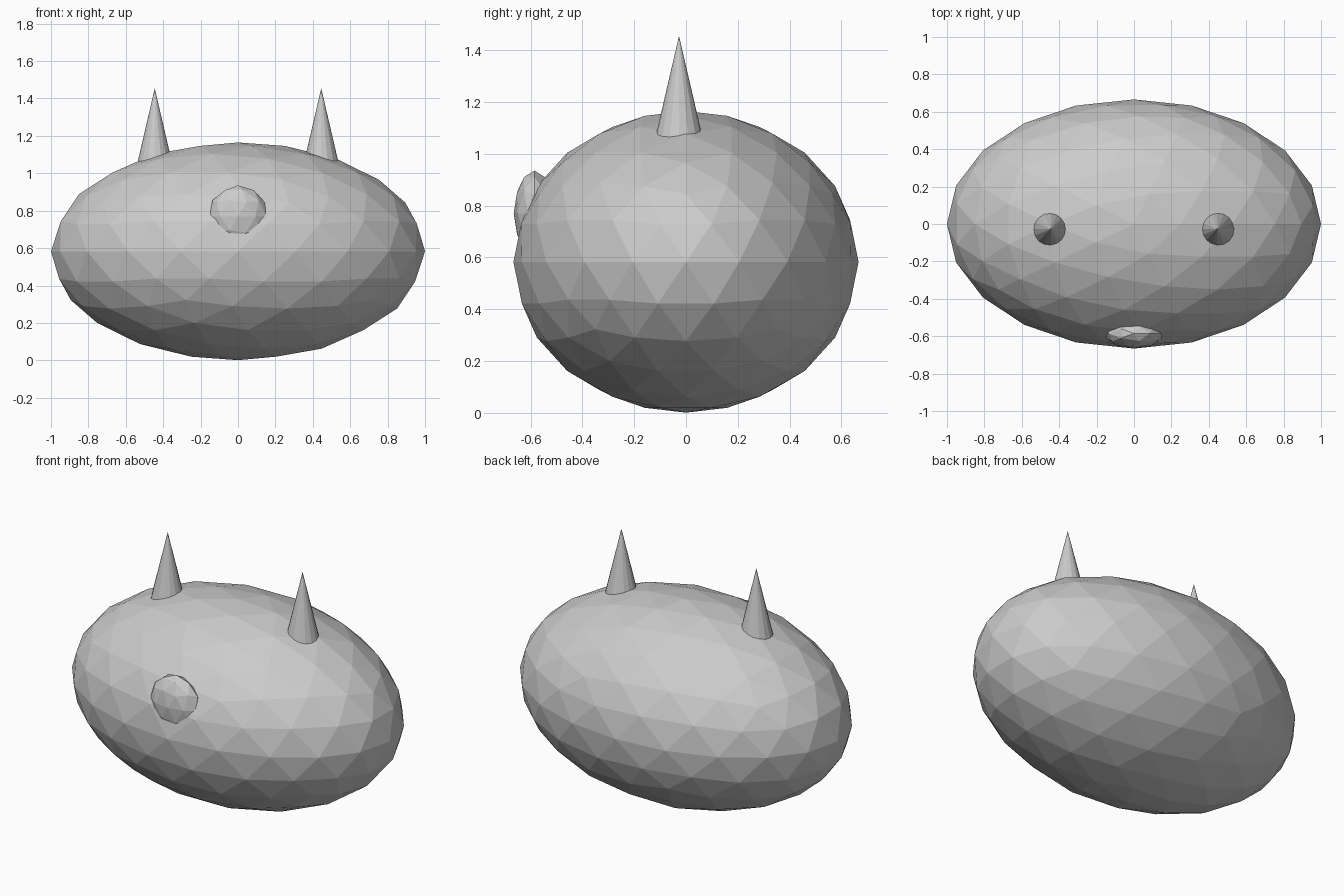
import bpy

if "Cube" in bpy.data.objects:
    bpy.data.objects.remove(bpy.data.objects["Cube"])

grey = bpy.data.materials.new("light_grey")
grey.diffuse_color = (0.6, 0.6, 0.6, 1)
grey.use_nodes = True
grey.node_tree.nodes["Principled BSDF"].inputs["Base Color"].default_value = grey.diffuse_color


def finish(name):
    ob = bpy.context.object
    ob.name = name
    ob.data.materials.clear()
    ob.data.materials.append(grey)
    return ob


def ellipsoid(name, subdivisions, centre, radii):
    bpy.ops.mesh.primitive_ico_sphere_add(subdivisions=subdivisions, radius=1, location=centre)
    ob = finish(name)
    ob.scale = radii


# Faceted egg-shaped body
ellipsoid("body", 3, (0, 0, 0.583), (1.0, 0.666, 0.582))

# Flattened nose half sunk into the front
ellipsoid("nose", 2, (0, -0.585, 0.77), (0.16, 0.08, 0.165))

# Pair of pointed horns
base, tip = 1.055, 1.455
for side, label in ((-1, "left"), (1, "right")):
    bpy.ops.mesh.primitive_cone_add(vertices=16, radius1=0.093, radius2=0, depth=tip - base,
                                    location=(side * 0.445, -0.027, (base + tip) / 2))
    finish("horn_" + label)
